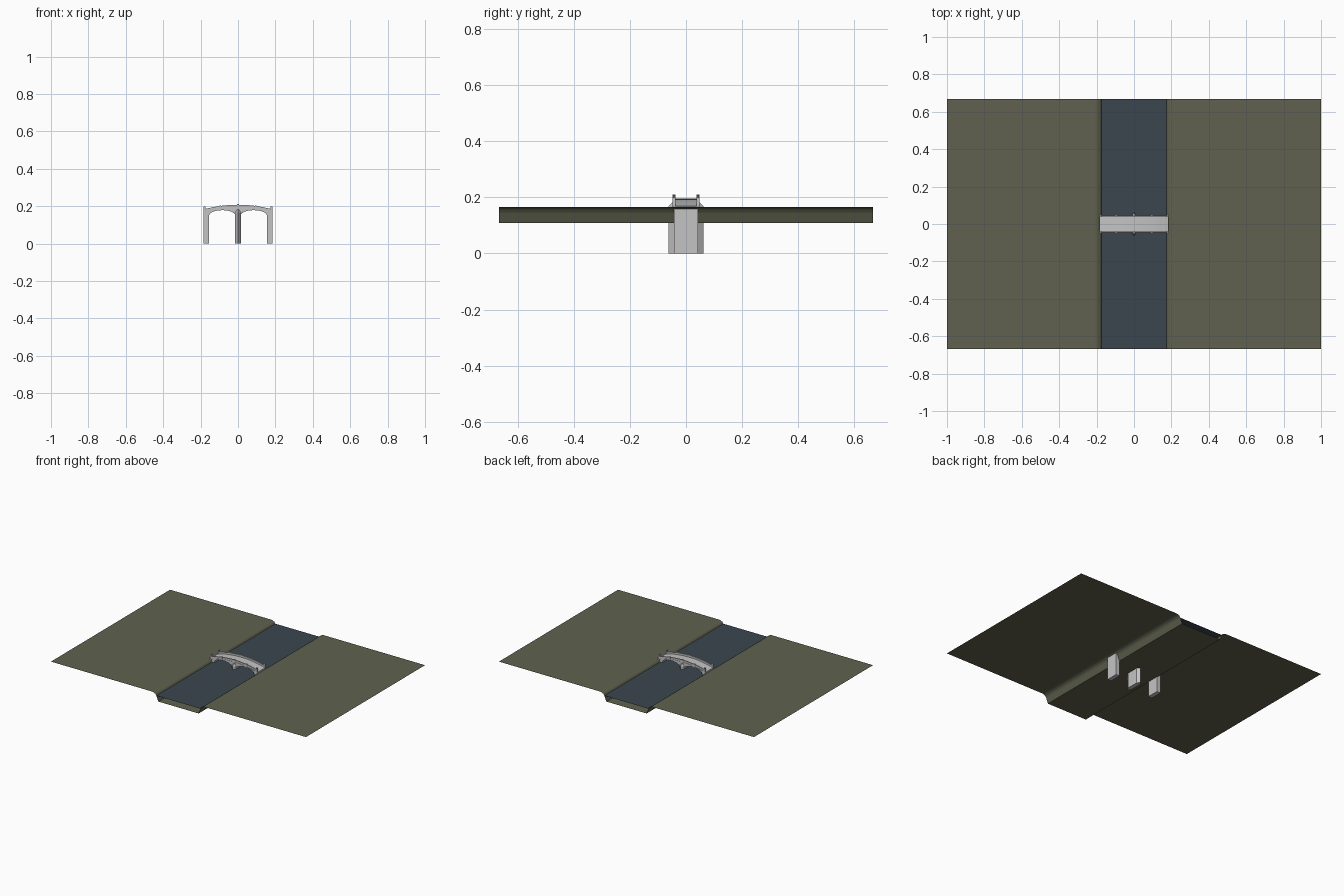
import bpy, math

if "Cube" in bpy.data.objects:
    bpy.data.objects.remove(bpy.data.objects["Cube"])


def material(name, rgb):
    m = bpy.data.materials.new(name)
    m.diffuse_color = (*rgb, 1)
    m.use_nodes = True
    m.node_tree.nodes["Principled BSDF"].inputs["Base Color"].default_value = m.diffuse_color
    return m


GRASS = material("olive_ground", (0.115, 0.12, 0.077))
WATER = material("dark_blue_water", (0.043, 0.06, 0.078))
STONE = material("pale_stone", (0.55, 0.55, 0.55))


def mesh(name, verts, faces, mat):
    me = bpy.data.meshes.new(name)
    me.from_pydata(verts, [], faces)
    me.materials.append(mat)
    ob = bpy.data.objects.new(name, me)
    bpy.context.collection.objects.link(ob)
    return ob


def sheet(name, profile, mat, half=0.667):
    """Open surface: an x-z line swept along y."""
    n = len(profile)
    verts = [(x, y, z) for y in (-half, half) for x, z in profile]
    return mesh(name, verts, [(i, i + 1, n + i + 1, n + i) for i in range(n - 1)], mat)


def prism(name, profile, y0, y1, mat):
    """Closed solid: clockwise x-z outline swept from y0 to y1."""
    n = len(profile)
    verts = [(x, y, z) for y in (y0, y1) for x, z in profile]
    faces = [tuple(reversed(range(n))), tuple(range(n, 2 * n))]
    faces += [(i, (i + 1) % n, n + (i + 1) % n, n + i) for i in range(n)]
    return mesh(name, verts, faces, mat)


def box(name, x, y, w, d, z0, z1, mat):
    a, b = x - w / 2, x + w / 2
    return prism(name, [(a, z0), (a, z1), (b, z1), (b, z0)], y - d / 2, y + d / 2, mat)


def deck(x):
    return 0.195 - 0.025 * (x / 0.185) ** 2


# ground with rounded river banks, and the water surface
bank = [(1, 0.166), (0.205, 0.166), (0.192, 0.163), (0.18, 0.156), (0.173, 0.146), (0.158, 0.108)]
sheet("ground", [(-x, z) for x, z in bank] + bank[::-1], GRASS)
sheet("water", [(-0.173, 0.146), (0.173, 0.146)], WATER)

# bridge body: two arches on three piers
xs = [-0.185 + 0.37 * i / 16 for i in range(17)]
outline = [(-0.185, 0)] + [(x, deck(x)) for x in xs] + [(0.185, 0)]
for cx in (0.085, -0.085):
    outline.append((cx + 0.07, 0))
    for i in range(13):
        a = math.pi * i / 12
        outline.append((cx + 0.07 * math.cos(a), 0.15 + 0.029 * math.sin(a)))
    outline.append((cx - 0.07, 0))
prism("bridge_body", outline, -0.043, 0.043, STONE)

for s in (-1, 1):
    # curved parapet, with a thin course below it
    rail = [(x, deck(x) + 0.013) for x in xs] + [(x, deck(x) - 0.003) for x in reversed(xs)]
    prism("parapet", rail, s * 0.042 - 0.004, s * 0.042 + 0.004, STONE)
    course = [(x, deck(x)) for x in xs] + [(x, deck(x) - 0.005) for x in reversed(xs)]
    prism("stone_course", course, s * 0.045 - 0.003, s * 0.045 + 0.003, STONE)
    # parapet posts
    for x in (-0.179, -0.095, 0, 0.095, 0.179):
        end = 0.012 if abs(x) > 0.15 else 0
        box("parapet_post", x, s * 0.043, 0.01, 0.011, deck(x) - 0.012,
            deck(x) + 0.016 + end, STONE)
    # pointed cutwater on the middle pier, with a sloping cap
    verts = [(-0.016, s * 0.042, 0), (0.016, s * 0.042, 0), (0, s * 0.063, 0),
             (-0.016, s * 0.042, 0.167), (0.016, s * 0.042, 0.167), (0, s * 0.063, 0.167),
             (0, s * 0.042, 0.19)]
    faces = [(0, 1, 2), (1, 4, 5, 2), (2, 5, 3, 0), (4, 6, 5), (5, 6, 3), (0, 3, 6, 4, 1)]
    if s > 0:
        faces = [f[::-1] for f in faces]
    mesh("cutwater", verts, [f[::-1] for f in faces], STONE)

# make every closed stone part face outward
import bmesh
for ob in bpy.data.objects:
    bm = bmesh.new()
    bm.from_mesh(ob.data)
    if ob.name not in ("ground", "water"):
        bmesh.ops.recalc_face_normals(bm, faces=bm.faces)
    bm.to_mesh(ob.data)
    bm.free()
